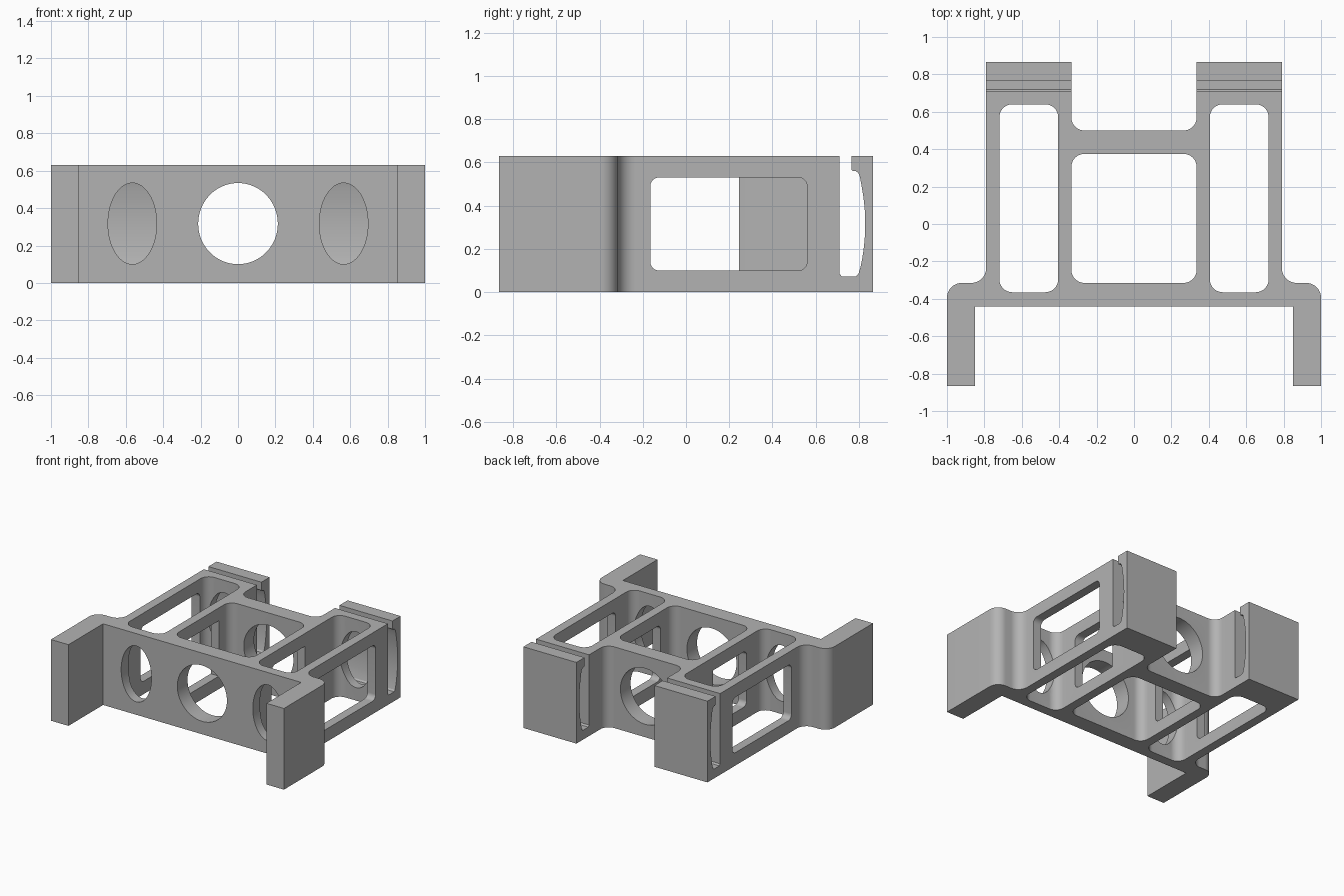
import bpy, bmesh, math
from mathutils import Vector

if "Cube" in bpy.data.objects:
    bpy.data.objects.remove(bpy.data.objects["Cube"])

H = 0.63
grey = bpy.data.materials.new("matte grey")
grey.diffuse_color = (0.45, 0.45, 0.45, 1)
grey.use_nodes = True
grey.node_tree.nodes["Principled BSDF"].inputs["Base Color"].default_value = grey.diffuse_color


def rounded(points, steps=10):
    """Turn (x, y, radius) corners into a loop with tangent arcs."""
    out = []
    for i, (x, y, r) in enumerate(points):
        p = Vector((x, y))
        if r == 0:
            out.append(p)
            continue
        a = (Vector(points[i - 1][:2]) - p).normalized()
        b = (Vector(points[(i + 1) % len(points)][:2]) - p).normalized()
        half = a.angle(b) / 2
        centre = p + (a + b).normalized() * (r / math.sin(half))
        start = p + a * (r / math.tan(half)) - centre
        end = p + b * (r / math.tan(half)) - centre
        sweep = start.angle(end)
        for k in range(steps + 1):
            t = k / steps
            out.append(centre + (start * math.sin((1 - t) * sweep)
                                 + end * math.sin(t * sweep)) / math.sin(sweep))
    return out


def rect(x0, x1, y0, y1, r):
    return rounded([(x0, y0, r), (x1, y0, r), (x1, y1, r), (x0, y1, r)])


def ellipse(cx, cy, rx, ry, n=64):
    return [(cx + rx * math.cos(2 * math.pi * i / n),
             cy + ry * math.sin(2 * math.pi * i / n)) for i in range(n)]


def prism(name, loop, axis, lo, hi):
    """Extrude a 2D loop along one axis."""
    place = {"x": lambda u, v, w: (w, u, v),
             "y": lambda u, v, w: (u, w, v),
             "z": lambda u, v, w: (u, v, w)}[axis]
    bm = bmesh.new()
    low = [bm.verts.new(place(p[0], p[1], lo)) for p in loop]
    high = [bm.verts.new(place(p[0], p[1], hi)) for p in loop]
    bm.faces.new(low)
    bm.faces.new(high)
    for i in range(len(loop)):
        j = (i + 1) % len(loop)
        bm.faces.new((low[i], low[j], high[j], high[i]))
    bmesh.ops.recalc_face_normals(bm, faces=bm.faces)
    mesh = bpy.data.meshes.new(name)
    bm.to_mesh(mesh)
    bm.free()
    mesh.materials.append(grey)
    ob = bpy.data.objects.new(name, mesh)
    bpy.context.collection.objects.link(ob)
    return ob


# Plan outline: front legs, shoulders, two rear towers and the cross bar
right = [(0.85, -0.44, 0), (0.85, -0.865, 0), (1, -0.865, 0),
         (1, -0.315, 0.08), (0.79, -0.315, 0.08), (0.79, 0.865, 0),
         (0.335, 0.865, 0), (0.335, 0.5, 0.07)]
left = [(-x, y, r) for x, y, r in reversed(right)]
frame = prism("bracket_frame", rounded(right + left), "z", 0, H)

cutters = [
    # Open middle bay and the round hole through front wall and cross bar
    prism("middle_bay_cutter", rect(-0.335, 0.335, -0.315, 0.375, 0.07), "z", -0.1, 0.8),
    prism("round_hole_cutter", ellipse(0, 0.317, 0.213, 0.217), "y", -0.6, 0.6),
]

# Spring clip slot profile (y, z), with a bowed rear side
slot = [(0.71, 0.70), (0.71, 0.085), (0.72, 0.073), (0.785, 0.073), (0.797, 0.083)]
for i in range(11):
    z = 0.12 + 0.37 * i / 10
    slot.append((0.829 - 0.55 * (z - 0.315) ** 2, z))
slot += [(0.805, 0.53), (0.798, 0.55), (0.785, 0.56),
         (0.772, 0.56), (0.765, 0.567), (0.765, 0.70)]

for s, side in ((1, "right"), (-1, "left")):
    def span(a, b):
        return tuple(sorted((s * a, s * b)))
    x0, x1 = span(0.405, 0.72)
    cutters += [
        prism(side + "_bay_cutter", rect(x0, x1, -0.365, 0.64, 0.07), "z", -0.1, 0.8),
        prism(side + "_oval_cutter", ellipse(s * 0.565, 0.317, 0.13, 0.217), "y", -0.6, 0.74),
        prism(side + "_outer_window_cutter", rect(-0.165, 0.56, 0.10, 0.53, 0.04),
              "x", *span(0.6, 0.9)),
        prism(side + "_inner_window_cutter",
              rounded([(-0.165, 0.10, 0.04), (0.245, 0.10, 0),
                       (0.245, 0.53, 0), (-0.165, 0.53, 0.04)]),
              "x", *span(0.25, 0.5)),
        prism(side + "_clip_slot_cutter", slot, "x", *span(0.25, 0.9)),
    ]

# Cut every opening, then smooth the curved walls only
bpy.context.view_layer.objects.active = frame
for c in cutters:
    m = frame.modifiers.new(c.name, "BOOLEAN")
    m.operation = "DIFFERENCE"
    m.solver = "EXACT"
    m.object = c
    bpy.ops.object.modifier_apply(modifier=m.name)
for c in cutters:
    bpy.data.objects.remove(c)
frame.select_set(True)
bpy.ops.object.shade_smooth_by_angle(angle=math.radians(30))
